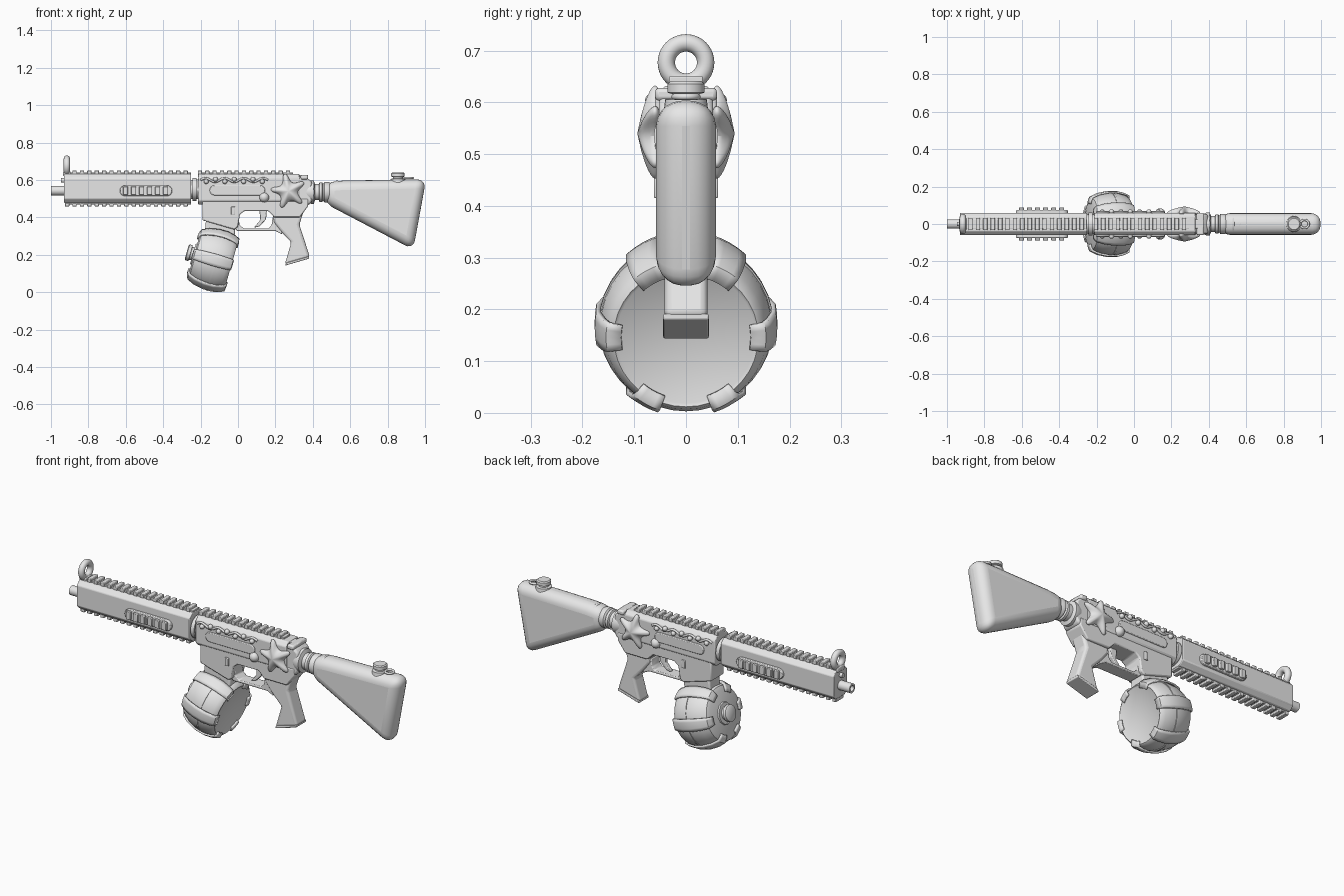
import bpy, bmesh, math
from mathutils import Matrix, Vector

if "Cube" in bpy.data.objects:
    bpy.data.objects.remove(bpy.data.objects["Cube"])

grey = bpy.data.materials.new("plain_grey")
grey.diffuse_color = (0.8, 0.8, 0.8, 1)
grey.use_nodes = True
grey.node_tree.nodes["Principled BSDF"].inputs["Base Color"].default_value = grey.diffuse_color


def finish(name, bm, bevel=0, segs=2, angle=35):
    bmesh.ops.remove_doubles(bm, verts=bm.verts, dist=1e-5)
    bmesh.ops.recalc_face_normals(bm, faces=bm.faces)
    me = bpy.data.meshes.new(name)
    bm.to_mesh(me)
    bm.free()
    ob = bpy.data.objects.new(name, me)
    bpy.context.collection.objects.link(ob)
    me.materials.append(grey)
    bpy.ops.object.select_all(action='DESELECT')
    ob.select_set(True)
    bpy.context.view_layer.objects.active = ob
    bpy.ops.object.shade_smooth_by_angle(angle=math.radians(angle))
    if bevel:
        m = ob.modifiers.new("bevel", 'BEVEL')
        m.width, m.segments, m.limit_method = bevel, segs, 'ANGLE'
        m.angle_limit = math.radians(30)
    return ob


def prism(name, pts, lo, hi, axis='Y', bevel=0.0, segs=2):
    """Extrude an outline: axis Y takes (x, z) points, axis X takes (y, z)."""
    bm = bmesh.new()
    at = (lambda p, d: (p[0], d, p[1])) if axis == 'Y' else (lambda p, d: (d, p[0], p[1]))
    a = [bm.verts.new(at(p, lo)) for p in pts]
    b = [bm.verts.new(at(p, hi)) for p in pts]
    bm.faces.new(a)
    bm.faces.new(b)
    for i in range(len(pts)):
        j = (i + 1) % len(pts)
        bm.faces.new((a[i], a[j], b[j], b[i]))
    return finish(name, bm, bevel, segs)


def box(name, x0, x1, y0, y1, z0, z1, bevel=0.004):
    return prism(name, [(x0, z0), (x1, z0), (x1, z1), (x0, z1)], y0, y1, 'Y', bevel)


def lathe(name, prof, mat, n=32, a0=0, a1=360):
    """Spin (height, radius) points round local z."""
    bm = bmesh.new()
    c, s = math.cos(math.radians(a0)), math.sin(math.radians(a0))
    vs = [bm.verts.new((r * c, r * s, t)) for t, r in prof]
    es = [bm.edges.new(e) for e in zip(vs, vs[1:])]
    bmesh.ops.spin(bm, geom=vs + es, cent=(0, 0, 0), axis=(0, 0, 1),
                   angle=math.radians(a1 - a0), steps=n)
    bm.transform(mat)
    return finish(name, bm)


def along_x(z):
    return Matrix.Translation((0, 0, z)) @ Matrix.Rotation(math.pi / 2, 4, 'Y')


def stadium(x0, x1, z0, z1, n=8):
    r, cz = (z1 - z0) / 2, (z0 + z1) / 2
    arc = [math.pi * i / n - math.pi / 2 for i in range(n + 1)]
    return ([(x1 - r + r * math.cos(a), cz + r * math.sin(a)) for a in arc] +
            [(x0 + r - r * math.cos(a), cz - r * math.sin(a)) for a in arc])


def octagon(w, z0, z1, c):
    return [(-w, z0 + c), (-w + c, z0), (w - c, z0), (w, z0 + c),
            (w, z1 - c), (w - c, z1), (-w + c, z1), (-w, z1 - c)]


def rail(name, x0, x1, z0, z1, outer, count):
    """Toothed rail: a base bar with teeth reaching to the outer height."""
    box(name + "_base", x0, x1, -0.027, 0.027, z0, z1, 0.002)
    step = (x1 - x0) / count
    lo, hi = sorted(((z0 + z1) / 2, outer))
    for i in range(count):
        box(f"{name}_tooth_{i}", x0 + i * step, x0 + (i + 0.58) * step, -0.033, 0.033, lo, hi, 0.003)


def ball(name, p, r):
    bm = bmesh.new()
    bmesh.ops.create_uvsphere(bm, u_segments=16, v_segments=10, radius=r, matrix=Matrix.Translation(p))
    return finish(name, bm)


def ring(name, mat, major, minor):
    prof = [(minor * math.sin(a), major + minor * math.cos(a))
            for a in (2 * math.pi * i / 16 for i in range(17))]
    return lathe(name, prof, mat, 40)


# Barrel, handguard and rails
lathe("muzzle", [(-0.94, 0), (-0.985, 0.014), (-1.0, 0.015), (-1.0, 0.025), (-0.92, 0.025), (-0.92, 0)], along_x(0.543))
prism("handguard", octagon(0.06, 0.478, 0.632, 0.022), -0.93, -0.25, 'X', 0.004)
lathe("barrel_nut", [(-0.26, 0), (-0.26, 0.05), (-0.243, 0.05), (-0.243, 0.062), (-0.222, 0.062),
                     (-0.222, 0.052), (-0.2, 0.052), (-0.2, 0)], along_x(0.55))
rail("handguard_top_rail", -0.925, -0.252, 0.62, 0.64, 0.651, 17)
rail("handguard_bottom_rail", -0.925, -0.252, 0.47, 0.485, 0.459, 17)
lathe("front_pin", [(-0.947, 0), (-0.947, 0.012), (-0.92, 0.012)], along_x(0.598), 16)

# Ring sight
box("sight_base", -0.935, -0.895, -0.032, 0.032, 0.62, 0.648, 0.006)
ring("ring_sight", along_x(0.677) @ Matrix.Translation((0, 0, -0.915)), 0.038, 0.0168)

# Receiver
prism("upper_receiver", octagon(0.06, 0.47, 0.632, 0.02), -0.215, 0.33, 'X', 0.005)
prism("receiver_rear", [(0.3, 0.45), (0.385, 0.47), (0.4, 0.5), (0.395, 0.59), (0.37, 0.612), (0.3, 0.62)],
      -0.052, 0.052, 'Y', 0.01)
rail("receiver_top_rail", -0.215, 0.295, 0.62, 0.64, 0.651, 13)
prism("lower_receiver", [(-0.19, 0.5), (-0.19, 0.385), (-0.02, 0.335), (0.0, 0.35), (0.01, 0.415),
                         (0.035, 0.435), (0.16, 0.435), (0.195, 0.4), (0.33, 0.4), (0.375, 0.46), (0.375, 0.5)],
      -0.055, 0.055, 'Y', 0.006)
prism("trigger_guard", [(-0.02, 0.345), (-0.005, 0.328), (0.2, 0.328), (0.235, 0.31), (0.235, 0.4), (0.185, 0.4),
                        (0.18, 0.36), (0.165, 0.342), (0.03, 0.342), (0.008, 0.36), (0.005, 0.39), (-0.02, 0.39)],
      -0.035, 0.035, 'Y', 0.004)
prism("trigger", [(0.115, 0.445), (0.155, 0.445), (0.15, 0.39), (0.115, 0.352), (0.085, 0.345), (0.118, 0.385)],
      -0.012, 0.012, 'Y', 0.004)
prism("grip", [(0.185, 0.45), (0.19, 0.375), (0.225, 0.33), (0.285, 0.268), (0.25, 0.148), (0.385, 0.187),
               (0.328, 0.362), (0.36, 0.46)], -0.042, 0.042, 'Y', 0.014, 3)
prism("grip_cap", [(0.258, 0.158), (0.253, 0.143), (0.38, 0.18), (0.38, 0.192)], -0.044, 0.044, 'Y', 0.003)

# Charging handle and buffer tube
box("charging_bar", 0.29, 0.375, -0.025, 0.025, 0.605, 0.628, 0.006)
box("charging_handle", 0.335, 0.375, -0.06, 0.06, 0.603, 0.628, 0.008)
lathe("buffer_tube", [(0.36, 0), (0.36, 0.05), (0.39, 0.062), (0.405, 0.062), (0.412, 0.043), (0.432, 0.043),
                      (0.436, 0.052), (0.45, 0.052), (0.455, 0.045), (0.462, 0.054), (0.485, 0.054),
                      (0.5, 0.045), (0.52, 0)], along_x(0.535))

# Stock with its top stopper and pull ring
prism("stock", [(0.465, 0.475), (0.465, 0.587), (0.56, 0.597), (1.006, 0.604), (0.937, 0.228)],
      -0.058, 0.058, 'Y', 0.05, 5)
up = Matrix.Translation((0.855, 0, 0))
lathe("stopper", [(0.57, 0.045), (0.606, 0.04), (0.608, 0.026), (0.616, 0.026), (0.619, 0.036), (0.636, 0.036),
                  (0.641, 0.03), (0.641, 0)], up, 28)
ring("pull_ring", Matrix.Translation((0.912, 0, 0.611)), 0.022, 0.006)
for i in range(3):
    ring(f"stock_ridge_{i}", along_x(0.54) @ Matrix.Translation((0, 0, 0.53 + 0.035 * i)), 0.05, 0.008)

# Drum magazine, tilted
drum = Matrix.Translation((-0.135, 0, 0.175)) @ Matrix.Rotation(math.radians(106), 4, 'Y')
side = [(-0.103, 0.118), (-0.095, 0.138), (-0.06, 0.155), (-0.01, 0.166), (0.04, 0.166), (0.08, 0.156), (0.1, 0.146)]
lathe("drum", [(-0.103, 0)] + side + [(0.104, 0.14), (0.1, 0.134), (0.1, 0)], drum, 36)
for k in range(6):
    mid = 30 + 60 * k
    band = lathe(f"drum_band_{k}", [(-0.108, 0.108)] + [(t * 1.03, r + 0.006) for t, r in side] + [(0.106, 0.125)],
                 drum, 4, mid - 11, mid + 11)
    sol = band.modifiers.new("thick", 'SOLIDIFY')
    sol.thickness, sol.offset = 0.009, 0
lathe("drum_groove_ring", [(0.01, 0.16), (0.01, 0.169), (0.02, 0.169), (0.02, 0.16)], drum, 36)
lathe("drum_knob", [(-0.1, 0.06), (-0.11, 0.056), (-0.11, 0.036), (-0.122, 0.036), (-0.124, 0.044), (-0.14, 0.044),
                    (-0.145, 0.036), (-0.145, 0)], drum, 12)
prism("magazine_neck", [(-0.17, 0.4), (-0.18, 0.29), (-0.02, 0.25), (-0.015, 0.36)], -0.045, 0.045, 'Y', 0.008)

# Details repeated on both sides
for s, tag in ((-1, "front"), (1, "back")):
    def plate(name, pts, lo, hi, bevel):
        prism(f"{name}_{tag}", pts, s * lo, s * hi, 'Y', bevel)

    def block(name, x0, x1, lo, hi, z0, z1):
        plate(name, [(x0, z0), (x1, z0), (x1, z1), (x0, z1)], lo, hi, 0.003)

    # Side grip rail on the handguard
    plate("side_rail", stadium(-0.632, -0.352, 0.514, 0.572), 0.05, 0.074, 0.004)
    for i in range(6):
        x = -0.615 + 0.043 * i
        block(f"side_rail_bar_{i}", x, x + 0.027, 0.07, 0.088, 0.521, 0.565)
    # Receiver panel, button and pin
    plate("receiver_panel", stadium(-0.152, 0.145, 0.518, 0.572), 0.05, 0.066, 0.004)
    block("magazine_button", -0.037, -0.015, 0.05, 0.062, 0.415, 0.458)
    ball(f"receiver_bump_{tag}", (0.14, s * 0.058, 0.507), 0.026)

    # Strand with pearls
    cu = bpy.data.curves.new(f"strand_{tag}", 'CURVE')
    cu.dimensions, cu.bevel_depth, cu.bevel_resolution = '3D', 0.006, 2
    sp = cu.splines.new('POLY')
    sp.points.add(40)
    for i, p in enumerate(sp.points):
        t = i / 40
        p.co = (-0.2 + 0.36 * t, s * 0.063, 0.6 + 0.01 * math.sin(t * 22), 1)
    cu.materials.append(grey)
    bpy.context.collection.objects.link(bpy.data.objects.new(f"strand_{tag}", cu))
    for i in range(7):
        ball(f"pearl_{i}_{tag}", (-0.17 + 0.05 * i, s * 0.066, 0.592 + 0.012 * (i % 2)), 0.013)

    # Starfish: ridged five-armed star, rounded by subdivision
    bm = bmesh.new()
    top = bm.verts.new((0.27, s * 0.1, 0.54))
    base = bm.verts.new((0.27, s * 0.05, 0.54))
    rim, low = [], []
    for i in range(20):
        a = math.radians(102 + 18 * i)
        r = (0.1, 0.094, 0.036, 0.094)[i % 4]
        if i % 4 in (1, 3):      # broad arm tips
            a += math.radians(-9 if i % 4 == 1 else 9)
        x, z = 0.27 + r * math.cos(a), 0.54 + r * math.sin(a)
        rim.append(bm.verts.new((x, s * (0.068 if i % 4 != 2 else 0.07), z)))
        low.append(bm.verts.new((x, s * 0.05, z)))
    for i in range(20):
        j = (i + 1) % 20
        bm.faces.new((top, rim[i], rim[j]))
        bm.faces.new((base, low[i], low[j]))
        bm.faces.new((rim[i], rim[j], low[j], low[i]))
    star = finish(f"starfish_{tag}", bm, angle=80)
    star.modifiers.new("round", 'SUBSURF').levels = 2
